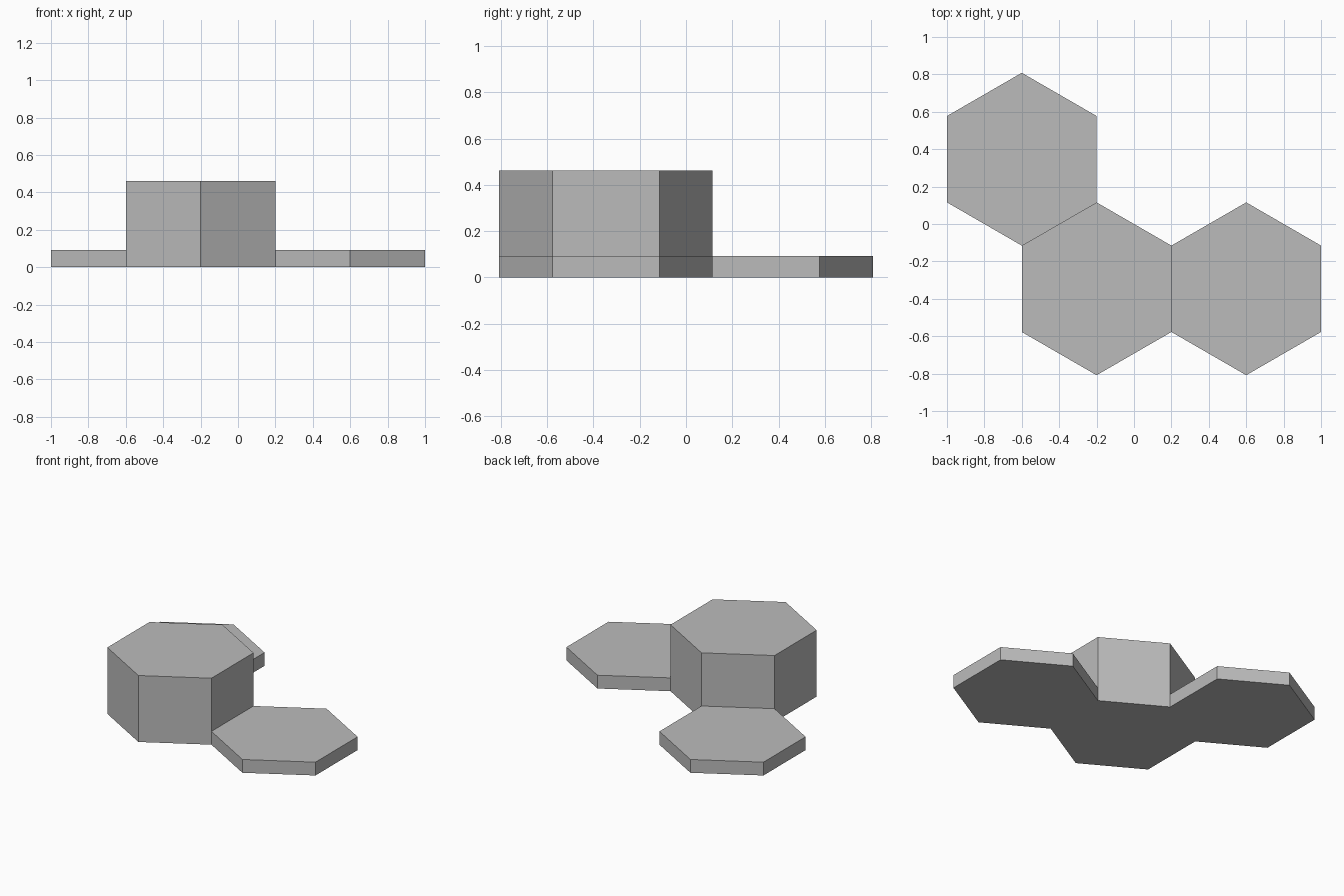
import bpy
import bmesh
import math

if "Cube" in bpy.data.objects:
    bpy.data.objects.remove(bpy.data.objects["Cube"])

R = 0.8 / math.sqrt(3)      # hexagon corner radius, 0.8 across flats
ROW = 0.75 * R              # row offset from the centre line

grey = bpy.data.materials.new("plain grey")
grey.diffuse_color = (0.5, 0.5, 0.5, 1)
grey.use_nodes = True
grey.node_tree.nodes["Principled BSDF"].inputs["Base Color"].default_value = grey.diffuse_color


def hex_prism(name, x, y, height):
    """Flat-sided hexagonal prism with corners pointing along y."""
    bm = bmesh.new()
    ring = [bm.verts.new((R * math.cos(a), R * math.sin(a), 0))
            for a in (math.radians(30 + 60 * i) for i in range(6))]
    base = bm.faces.new(ring)
    top = bmesh.ops.extrude_face_region(bm, geom=[base], use_keep_orig=True)
    verts = [v for v in top["geom"] if isinstance(v, bmesh.types.BMVert)]
    bmesh.ops.translate(bm, verts=verts, vec=(0, 0, height))
    bmesh.ops.recalc_face_normals(bm, faces=bm.faces[:])
    mesh = bpy.data.meshes.new(name)
    bm.to_mesh(mesh)
    bm.free()
    mesh.materials.append(grey)
    obj = bpy.data.objects.new(name, mesh)
    obj.location = (x, y, 0)
    bpy.context.collection.objects.link(obj)


# Tall column with a low tile on two of its sides
hex_prism("tall_column", -0.2, -ROW, R)
hex_prism("low_tile_right", 0.6, -ROW, R / 5)
hex_prism("low_tile_back", -0.6, ROW, R / 5)
